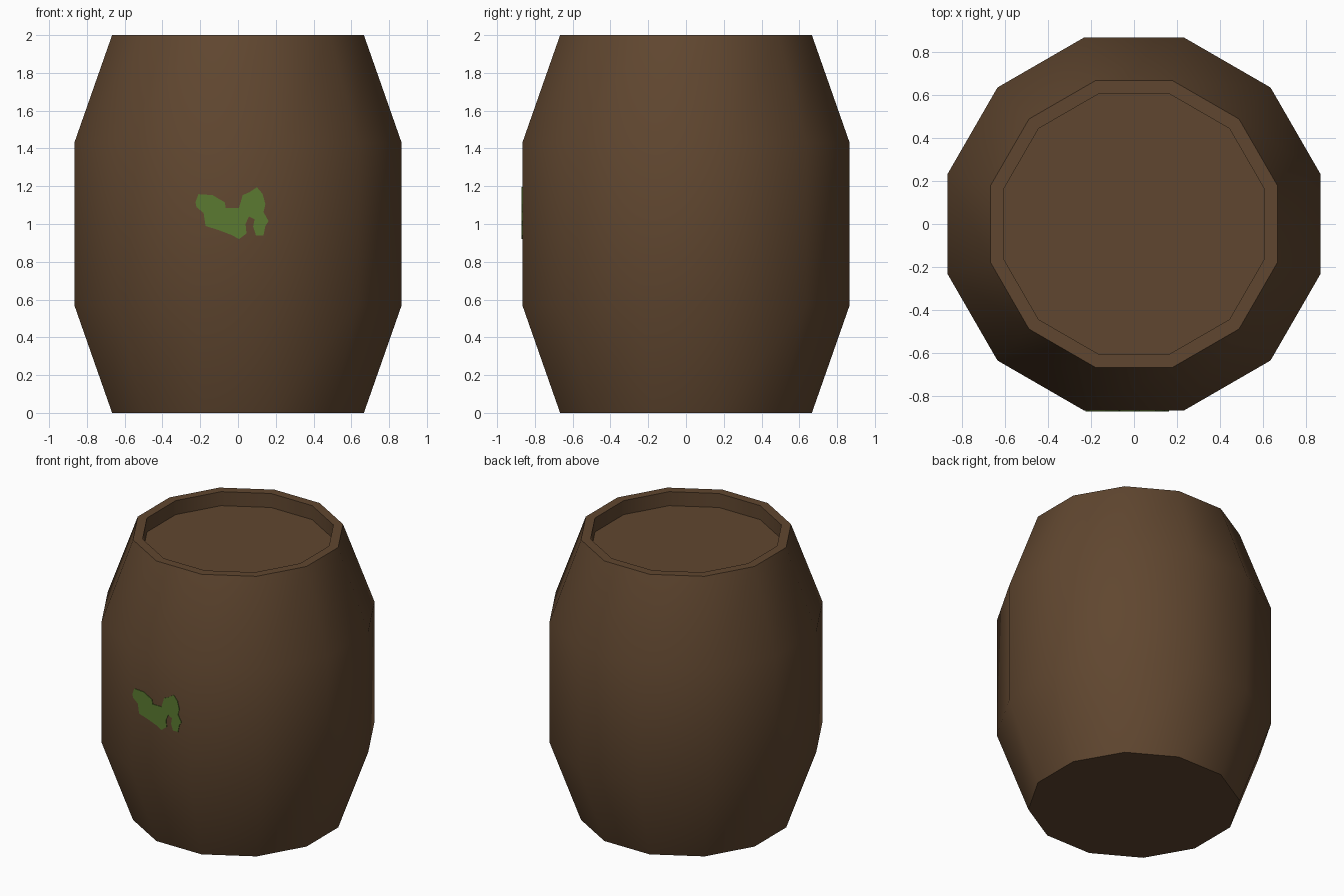
import bpy, bmesh, math

if "Cube" in bpy.data.objects:
    bpy.data.objects.remove(bpy.data.objects["Cube"])

SIDES = 12


def material(name, rgb):
    m = bpy.data.materials.new(name)
    m.diffuse_color = (*rgb, 1.0)
    m.use_nodes = True
    m.node_tree.nodes["Principled BSDF"].inputs["Base Color"].default_value = m.diffuse_color
    return m


def add_object(name, bm, mat):
    bmesh.ops.recalc_face_normals(bm, faces=bm.faces[:])
    mesh = bpy.data.meshes.new(name)
    bm.to_mesh(mesh)
    bm.free()
    mesh.materials.append(mat)
    ob = bpy.data.objects.new(name, mesh)
    bpy.context.collection.objects.link(ob)
    return ob


brown = material("barrel brown", (0.117, 0.062, 0.029))
green = material("leaf green", (0.105, 0.195, 0.031))

# Barrel: 12-sided rings from the base, up the outside, over the rim, into the recess
profile = [(0.69, 0.0), (0.897, 0.57), (0.897, 1.43), (0.69, 2.0),
           (0.627, 2.0), (0.627, 1.9)]
bm = bmesh.new()
rings = []
for radius, z in profile:
    ring = []
    for i in range(SIDES):
        a = math.radians(15 + 30 * i)
        ring.append(bm.verts.new((radius * math.cos(a), radius * math.sin(a), z)))
    rings.append(ring)
for low, high in zip(rings, rings[1:]):
    for i in range(SIDES):
        j = (i + 1) % SIDES
        bm.faces.new((low[i], low[j], high[j], high[i]))
bm.faces.new(rings[0][::-1])   # base
bm.faces.new(rings[-1])        # recessed lid
barrel = add_object("barrel", bm, brown)

bpy.context.view_layer.objects.active = barrel
barrel.select_set(True)
bpy.ops.object.shade_smooth_by_angle(angle=math.radians(40))

# Painted green mark: thin plate on the flat front stave
outline = [(-0.225, 1.115), (-0.21, 1.158), (-0.135, 1.153), (-0.07, 1.115),
           (-0.065, 1.085), (0.005, 1.085), (0.025, 1.153), (0.06, 1.168),
           (0.10, 1.195), (0.13, 1.16), (0.145, 1.105), (0.135, 1.063),
           (0.162, 1.015), (0.145, 0.99), (0.135, 0.94), (0.095, 0.94),
           (0.08, 0.985), (0.088, 1.025), (0.058, 1.04), (0.04, 1.00),
           (0.045, 0.95), (0.005, 0.92), (-0.03, 0.94), (-0.095, 0.965),
           (-0.172, 0.99), (-0.182, 1.058), (-0.22, 1.09)]
front = -0.897 * math.cos(math.radians(15))
bm = bmesh.new()
face = bm.faces.new([bm.verts.new((x, front - 0.004, z)) for x, z in outline])
extruded = bmesh.ops.extrude_face_region(bm, geom=[face], use_keep_orig=True)
for v in extruded["geom"]:
    if isinstance(v, bmesh.types.BMVert):
        v.co.y += 0.006
bmesh.ops.triangulate(bm, faces=[f for f in bm.faces if len(f.verts) > 4])
add_object("green_mark", bm, green)
